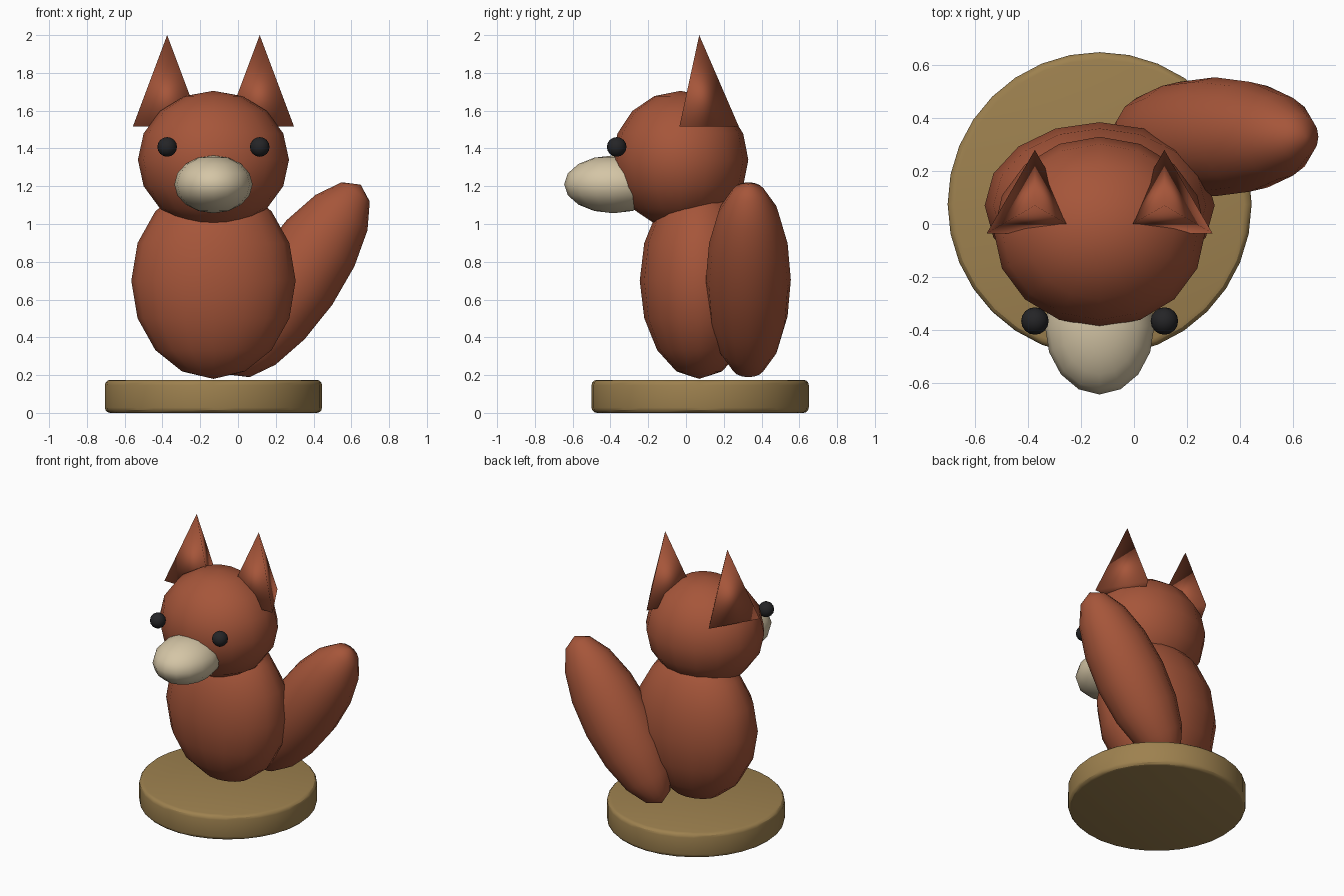
import bpy

cube = bpy.data.objects.get("Cube")
if cube:
    bpy.data.objects.remove(cube, do_unlink=True)

MID_X = -0.13   # the figure's own centre line
MID_Y = 0.07


def material(name, color):
    mat = bpy.data.materials.new(name)
    mat.use_nodes = True
    mat.diffuse_color = (*color, 1)
    bsdf = next(n for n in mat.node_tree.nodes if n.type == "BSDF_PRINCIPLED")
    bsdf.inputs["Base Color"].default_value = (*color, 1)
    return mat


fur = material("russet_fur", (0.38, 0.092, 0.042))
cream = material("cream", (0.66, 0.56, 0.38))
black = material("black", (0.018, 0.018, 0.02))
wood = material("tan_wood", (0.34, 0.22, 0.078))


def finish(name, mat):
    obj = bpy.context.object
    obj.name = obj.data.name = name
    obj.data.materials.append(mat)
    bpy.ops.object.shade_smooth()
    return obj


def ellipsoid(name, mat, center, radii, tilt=0):
    bpy.ops.mesh.primitive_uv_sphere_add(segments=16, ring_count=8, radius=1,
                                         location=center, rotation=(0, tilt, 0))
    bpy.context.object.scale = radii
    return finish(name, mat)


# Round stand with softened rims
bpy.ops.mesh.primitive_cylinder_add(vertices=32, radius=0.575, depth=0.175,
                                    location=(MID_X, MID_Y + 0.005, 0.0875))
stand = finish("stand", wood)
bevel = stand.modifiers.new("rounded_rims", "BEVEL")
bevel.width = 0.028
bevel.segments = 3
bevel.limit_method = "ANGLE"
bpy.ops.object.modifier_apply(modifier=bevel.name)
bpy.ops.object.shade_smooth_by_angle()

# Body, head, muzzle and leaning tail
ellipsoid("body", fur, (MID_X, MID_Y, 0.70), (0.435, 0.315, 0.52))
ellipsoid("head", fur, (MID_X, -0.03, 1.34), (0.40, 0.36, 0.365))
ellipsoid("muzzle", cream, (MID_X, -0.385, 1.21), (0.207, 0.26, 0.153))
ellipsoid("tail", fur, (0.305, 0.33, 0.705), (0.235, 0.225, 0.61), tilt=0.6)

# Eyes and three-sided ears on both sides
for side, sign in (("right", -1), ("left", 1)):
    x = MID_X + sign * 0.245
    ellipsoid(side + "_eye", black, (x, -0.367, 1.408), (0.052, 0.052, 0.052))
    bpy.ops.mesh.primitive_cone_add(vertices=3, radius1=0.21, depth=0.485,
                                    location=(x, MID_Y, 1.7575))
    finish(side + "_ear", fur)
